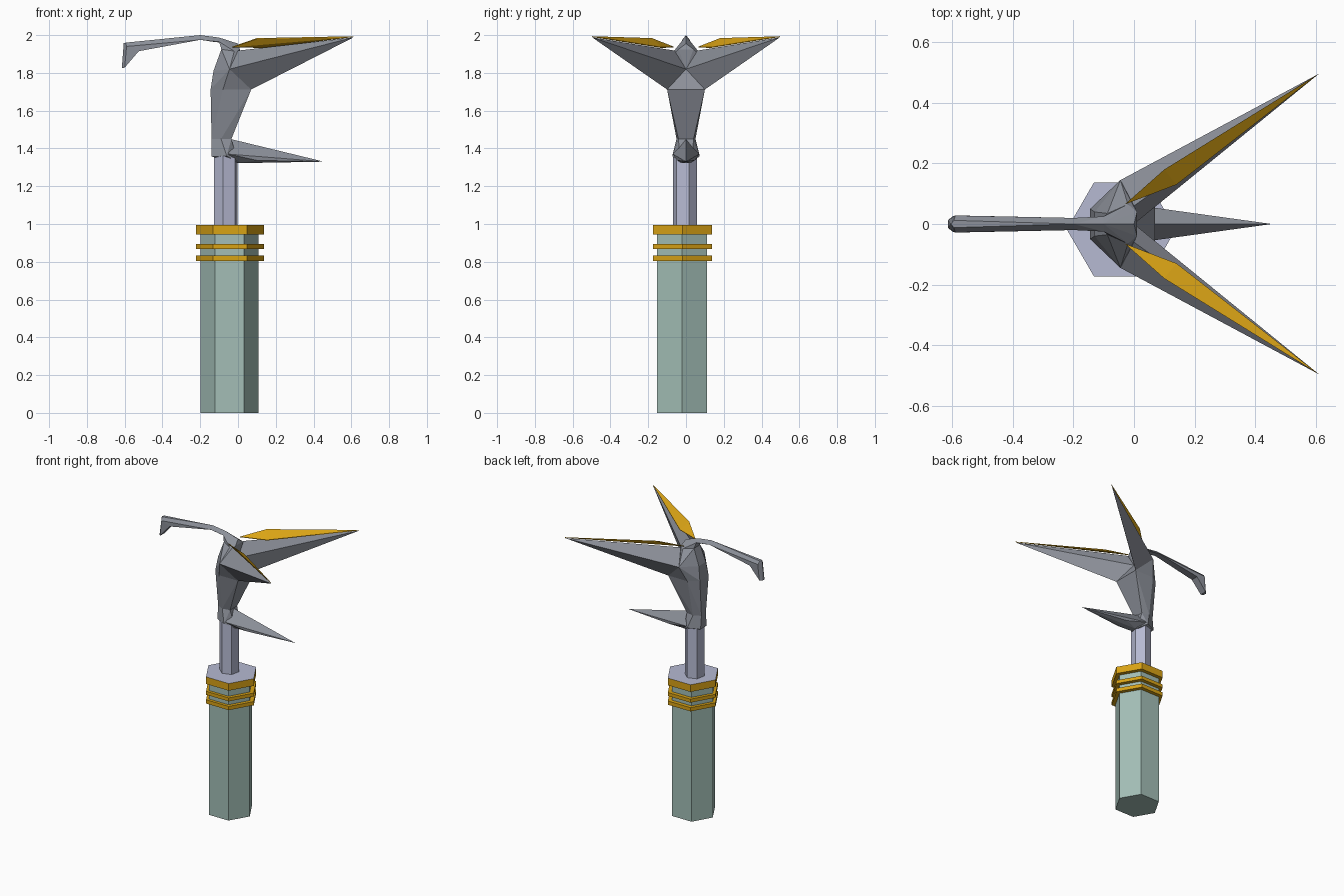
import bpy, bmesh, math
from mathutils import Vector

if "Cube" in bpy.data.objects:
    bpy.data.objects.remove(bpy.data.objects["Cube"])


def material(name, rgb):
    m = bpy.data.materials.new(name)
    m.diffuse_color = (*rgb, 1)
    m.use_nodes = True
    m.node_tree.nodes["Principled BSDF"].inputs["Base Color"].default_value = m.diffuse_color
    return m


GREEN = material("pale_green", (0.366, 0.515, 0.468))
GOLD = material("gold", (0.694, 0.366, 0.0075))
LAVENDER = material("lavender", (0.468, 0.491, 0.644))
GREY = material("slate_grey", (0.262, 0.279, 0.319))


def finish(bm, name, *mats):
    bmesh.ops.recalc_face_normals(bm, faces=bm.faces)
    me = bpy.data.meshes.new(name)
    bm.to_mesh(me)
    bm.free()
    for m in mats:
        me.materials.append(m)
    ob = bpy.data.objects.new(name, me)
    bpy.context.collection.objects.link(ob)
    return ob


def hex_prism(name, x, y, r, z0, z1, mat, turn=0.0, top=None):
    bm = bmesh.new()
    ring = [(x + r * math.cos(math.radians(60 * i + turn)),
             y + r * math.sin(math.radians(60 * i + turn))) for i in range(6)]
    low = [bm.verts.new((a, b, z0)) for a, b in ring]
    high = [bm.verts.new((a, b, z1)) for a, b in ring]
    for i in range(6):
        j = (i + 1) % 6
        bm.faces.new((low[i], low[j], high[j], high[i]))
    bm.faces.new(low[::-1])
    cap = bm.faces.new(high)
    if top:
        cap.material_index = 1
    return finish(bm, name, *([mat, top] if top else [mat]))


def both(points):
    """Add the mirrored copy of every off-centre point."""
    return points + [(x, -y, z) for x, y, z in points if y]


def hulls(name, groups, mat):
    """One object made of faceted convex pieces."""
    bm = bmesh.new()
    for pts in groups:
        vs = [bm.verts.new(p) for p in pts]
        res = bmesh.ops.convex_hull(bm, input=vs)
        junk = {v for v in res["geom_interior"] if isinstance(v, bmesh.types.BMVert)}
        bmesh.ops.delete(bm, geom=list(junk), context='VERTS')
    return finish(bm, name, mat)


# Pedestal and its gold bands
hex_prism("pedestal", -0.045, -0.021, 0.153, 0, 0.95, GREEN)
hex_prism("top_band", -0.042, -0.018, 0.18, 0.945, 0.996, GOLD, top=LAVENDER)
hex_prism("middle_band", -0.042, -0.018, 0.18, 0.868, 0.893, GOLD)
hex_prism("lower_band", -0.042, -0.018, 0.18, 0.805, 0.832, GOLD)

# Post carrying the bird
hex_prism("post", -0.065, -0.005, 0.066, 0.99, 1.36, LAVENDER, turn=18)

# Body: foot, thigh and chest share their rings
foot = both([(-0.14, 0.035, 1.357), (-0.06, 0.073, 1.36), (0.0, 0.03, 1.325)])
hip = both([(-0.14, 0.025, 1.45), (-0.09, 0.05, 1.45), (-0.035, 0.04, 1.45)])
waist = both([(-0.145, 0.05, 1.712), (-0.08, 0.1, 1.712), (0.07, 0.1, 1.712)])
shoulder = both([(-0.13, 0.04, 1.81), (-0.045, 0.145, 1.82), (0.0, 0, 1.82)])
collar = both([(-0.088, 0.035, 1.925), (-0.02, 0.065, 1.915), (0.01, 0.04, 1.925)])
nape = both([(-0.1, 0.025, 1.965), (-0.1, 0, 1.987), (0.0, 0, 1.955)])
hulls("body", [foot + hip, hip + waist, waist + shoulder,
               shoulder + collar, collar + nape], GREY)

# Tail
hulls("tail", [both([(-0.04, 0, 1.45), (-0.05, 0.07, 1.37), (0.1, 0.047, 1.337),
                     (0.0, 0.02, 1.322), (0.455, 0, 1.33)])], GREY)

# Neck and drooping head
bend = both([(-0.2, 0, 2.0), (-0.2, 0.02, 1.975)])
brow = both([(-0.595, 0.012, 1.96), (-0.59, 0.028, 1.94)])
jaw = both([(-0.525, 0.027, 1.915)])
hulls("neck", [nape + bend + both([(-0.12, 0.02, 1.963)]), bend + brow + jaw], GREY)
hulls("head", [brow + jaw + both([(-0.605, 0, 1.957), (-0.615, 0.012, 1.825),
                                  (-0.6, 0.025, 1.828)])], GREY)

# Wings, each with a thin gold plate floating just above it
wing = [(-0.045, 0.145, 1.82), (0.07, 0.1, 1.712), (0.0, 0.0, 1.82),
        (0.0, 0.06, 1.918), (0.612, 0.497, 1.988)]
plate = [(-0.03, 0.065, 1.935), (0.14, 0.13, 1.932), (0.612, 0.497, 1.99),
         (0.1, 0.18, 1.98)]
for side, s in (("left", 1), ("right", -1)):
    hulls(side + "_wing", [[(x, s * y, z) for x, y, z in wing]], GREY)
    hulls(side + "_wing_plate",
          [[(x, s * y, z + dz) for x, y, z in plate for dz in (0, 0.004)]], GOLD)
